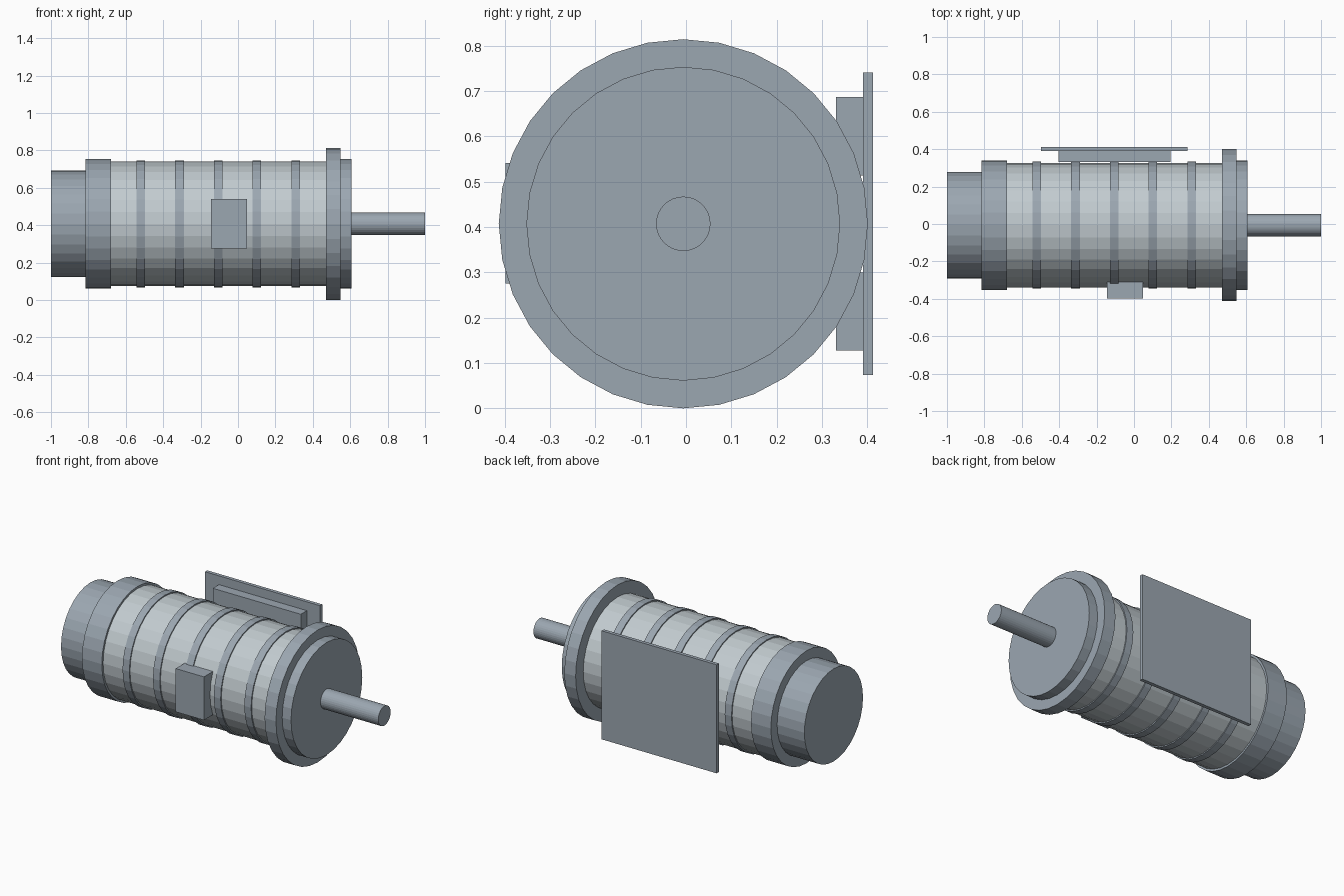
import bpy
from math import pi

if "Cube" in bpy.data.objects:
    bpy.data.objects.remove(bpy.data.objects["Cube"])

AXIS_Y, AXIS_Z = -0.006, 0.407


def paint(name, rgb):
    mat = bpy.data.materials.new(name)
    mat.diffuse_color = (*rgb, 1)
    mat.use_nodes = True
    mat.node_tree.nodes["Principled BSDF"].inputs["Base Color"].default_value = mat.diffuse_color
    return mat


STEEL = paint("blue_grey_steel", (0.33, 0.385, 0.44))
LIGHT = paint("light_grey_housing", (0.54, 0.60, 0.63))


def drum(name, x0, x1, radius, mat=STEEL, sides=32):
    """Cylinder lying along the motor axis from x0 to x1."""
    bpy.ops.mesh.primitive_cylinder_add(
        vertices=sides, radius=radius, depth=x1 - x0,
        location=((x0 + x1) / 2, AXIS_Y, AXIS_Z), rotation=(0, pi / 2, 0))
    bpy.context.object.name = name
    bpy.context.object.data.materials.append(mat)


def block(name, x, y, z, mat=STEEL):
    """Box given as (min, max) on each axis."""
    spans = (x, y, z)
    bpy.ops.mesh.primitive_cube_add(size=1, location=[(a + b) / 2 for a, b in spans])
    ob = bpy.context.object
    ob.name = name
    ob.scale = [b - a for a, b in spans]
    bpy.ops.object.transform_apply(location=False, rotation=False, scale=True)
    ob.data.materials.append(mat)


# Motor housing, end bells, flange and output shaft
drum("fan_cover", -1.0, -0.812, 0.285)
drum("rear_end_bell", -0.815, -0.68, 0.346)
drum("motor_body", -0.69, 0.48, 0.333, LIGHT)
drum("mounting_flange", 0.47, 0.547, 0.407)
drum("front_end_bell", 0.535, 0.607, 0.346)
drum("output_shaft", 0.595, 1.0, 0.06)

# Cooling ribs
for i in range(5):
    x = -0.52 + 0.207 * i
    drum(f"cooling_rib_{i + 1}", x - 0.023, x + 0.023, 0.340)

# Terminal box on the front side
block("terminal_box", (-0.145, 0.047), (-0.398, -0.30), (0.275, 0.541))

# Two mounting rails and the base plate on the back side
for name, s in (("lower_rail", -1), ("upper_rail", 1)):
    z = sorted((AXIS_Z + s * 0.107, AXIS_Z + s * 0.28))
    block(name, (-0.403, 0.195), (0.331, 0.391), z)
block("base_plate", (-0.497, 0.285), (0.39, 0.412), (0.074, 0.741))
